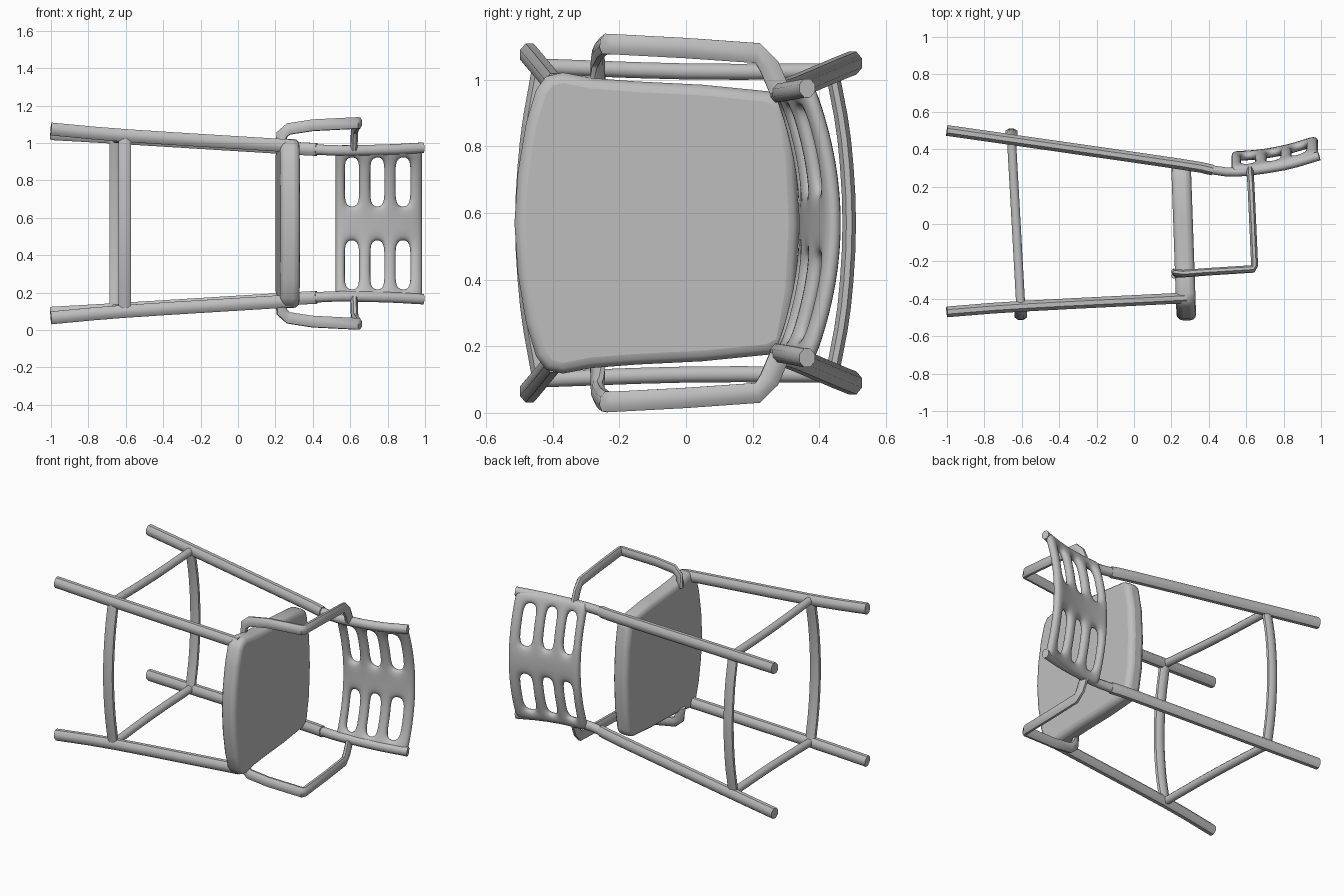
import bpy, bmesh, math
from mathutils import Vector

if "Cube" in bpy.data.objects:
    bpy.data.objects.remove(bpy.data.objects["Cube"])

MID = 0.57  # the chair lies on its side: chair "up" is +x, its width runs along z

grey = bpy.data.materials.new("light grey")
grey.diffuse_color = (0.52, 0.52, 0.52, 1)
grey.use_nodes = True
grey.node_tree.nodes["Principled BSDF"].inputs["Base Color"].default_value = grey.diffuse_color


def finish(name, bm, angle=35):
    bmesh.ops.recalc_face_normals(bm, faces=bm.faces)
    me = bpy.data.meshes.new(name)
    bm.to_mesh(me)
    bm.free()
    ob = bpy.data.objects.new(name, me)
    bpy.context.collection.objects.link(ob)
    me.materials.append(grey)
    bpy.ops.object.select_all(action='DESELECT')
    ob.select_set(True)
    bpy.context.view_layer.objects.active = ob
    bpy.ops.object.shade_smooth_by_angle(angle=math.radians(angle))
    return ob


def smooth_path(pts, steps):
    """Catmull-Rom curve through the points; steps=1 keeps the corners."""
    p = [pts[0] * 2 - pts[1]] + pts + [pts[-1] * 2 - pts[-2]]
    out = []
    for i in range(1, len(p) - 2):
        a, b, c, d = p[i - 1:i + 3]
        for k in range(steps):
            t = k / steps
            out.append(0.5 * (2 * b + (c - a) * t + (2 * a - 5 * b + 4 * c - d) * t * t
                              + (3 * b - a - 3 * c + d) * t ** 3))
    return out + [pts[-1]]


def bar(name, pts, ra, rb, ref, side=1, steps=3, sides=8):
    """Rod with an elliptical section: ra along ref, rb across it. Points are x, y, half width."""
    path = smooth_path([Vector((x, y, MID + side * h)) for x, y, h in pts], steps)
    ref = Vector(ref)
    bm = bmesh.new()
    rings = []
    for i, p in enumerate(path):
        t = (path[min(i + 1, len(path) - 1)] - path[max(i - 1, 0)]).normalized()
        b = t.cross(ref).normalized()
        a = b.cross(t).normalized()
        rings.append([bm.verts.new(p + a * ra * math.cos(q) + b * rb * math.sin(q))
                      for q in [2 * math.pi * (k + 0.5) / sides for k in range(sides)]])
    for r, s in zip(rings, rings[1:]):
        for k in range(sides):
            n = (k + 1) % sides
            bm.faces.new((r[k], r[n], s[n], s[k]))
    bm.faces.new(rings[0])
    bm.faces.new(rings[-1])
    return finish(name, bm, 50)


def post_y(x):
    """Depth of the backrest posts, leaning back towards the top."""
    return 0.275 + 0.42 * max(0, x - 0.53) ** 2


Z, Y = (0, 0, 1), (0, 1, 0)
for s, label in ((1, "upper"), (-1, "lower")):
    # legs
    bar("front_leg_" + label, [(-1, -0.47, 0.505), (-0.6, -0.44, 0.47), (0.28, -0.395, 0.415)],
        0.037, 0.031, Z, s)
    bar("back_leg_" + label, [(-1, 0.50, 0.48), (-0.65, 0.45, 0.46), (0.25, 0.32, 0.405),
                              (0.42, 0.288, 0.395)], 0.037, 0.031, Z, s)
    # backrest posts
    bar("back_post_" + label, [(0.40, 0.292, 0.396), (0.55, 0.277, 0.39),
                               (0.8, post_y(0.8) + 0.005, 0.395), (0.99, post_y(0.99), 0.405)],
        0.03, 0.026, Z, s)
    # side stretcher between the legs
    bar("side_stretcher_" + label, [(-0.605, -0.45, 0.47), (-0.63, 0, 0.455), (-0.655, 0.45, 0.455)],
        0.026, 0.026, Z, s)
    # armrest with its support
    bar("armrest_" + label, [(0.62, 0.28, 0.40), (0.622, 0.25, 0.47), (0.625, 0.215, 0.51),
                             (0.635, 0, 0.525), (0.645, -0.225, 0.537), (0.64, -0.24, 0.537),
                             (0.40, -0.255, 0.525), (0.27, -0.265, 0.505), (0.235, -0.265, 0.475),
                             (0.225, -0.265, 0.40)], 0.033, 0.02, (0, 0.15, 1), s, steps=1)

# bowed front and back stretchers
bar("front_stretcher", [(-0.605, -0.44, -0.46), (-0.605, -0.475, -0.25), (-0.605, -0.49, 0),
                        (-0.605, -0.475, 0.25), (-0.605, -0.44, 0.46)], 0.025, 0.036, Y)
bar("back_stretcher", [(-0.655, 0.44, -0.45), (-0.655, 0.475, -0.25), (-0.655, 0.49, 0),
                       (-0.655, 0.475, 0.25), (-0.655, 0.44, 0.45)], 0.022, 0.034, Y)

# seat: bowed outline, slightly raised at the front
half = [(-0.515, 0), (-0.505, 0.15), (-0.48, 0.3), (-0.45, 0.4), (-0.42, 0.44), (-0.37, 0.452),
        (-0.28, 0.435), (-0.15, 0.425), (0.05, 0.415), (0.25, 0.395), (0.30, 0.37),
        (0.33, 0.2), (0.34, 0)]
outline = half + [(y, -h) for y, h in reversed(half[1:-1])]
bm = bmesh.new()
low = bm.faces.new([bm.verts.new((0.21 - 0.035 * y, y, MID + h)) for y, h in outline])
ext = bmesh.ops.extrude_face_region(bm, geom=[low])
bmesh.ops.translate(bm, vec=(0.105, 0, 0), verts=[v for v in ext["geom"] if isinstance(v, bmesh.types.BMVert)])
seat = finish("seat", bm, 50)
bev = seat.modifiers.new("round_rim", 'BEVEL')
bev.width, bev.segments, bev.limit_method, bev.angle_limit = 0.032, 3, 'ANGLE', math.radians(50)

# bowed backrest panel with three slots on each side of the middle
rows = [0.52, 0.573, 0.645, 0.71, 0.78, 0.845, 0.92, 0.985]
cols = [-0.42, -0.355, -0.27, -0.18, -0.09, 0, 0.09, 0.18, 0.27, 0.355, 0.42]
bm = bmesh.new()
grid = [[bm.verts.new((x, post_y(x) + 0.005 + 0.085 * (1 - (h / 0.42) ** 2), MID + h)) for h in cols]
        for x in rows]
for i in range(len(rows) - 1):
    for j in range(len(cols) - 1):
        slot = i % 2 == 1 and 0.09 < abs(cols[j] + cols[j + 1]) / 2 < 0.355
        if not slot:
            bm.faces.new((grid[i][j], grid[i][j + 1], grid[i + 1][j + 1], grid[i + 1][j]))
back = finish("backrest", bm, 60)
sol = back.modifiers.new("thickness", 'SOLIDIFY')
sol.thickness, sol.offset = 0.052, 0
sub = back.modifiers.new("rounding", 'SUBSURF')
sub.levels = sub.render_levels = 2
